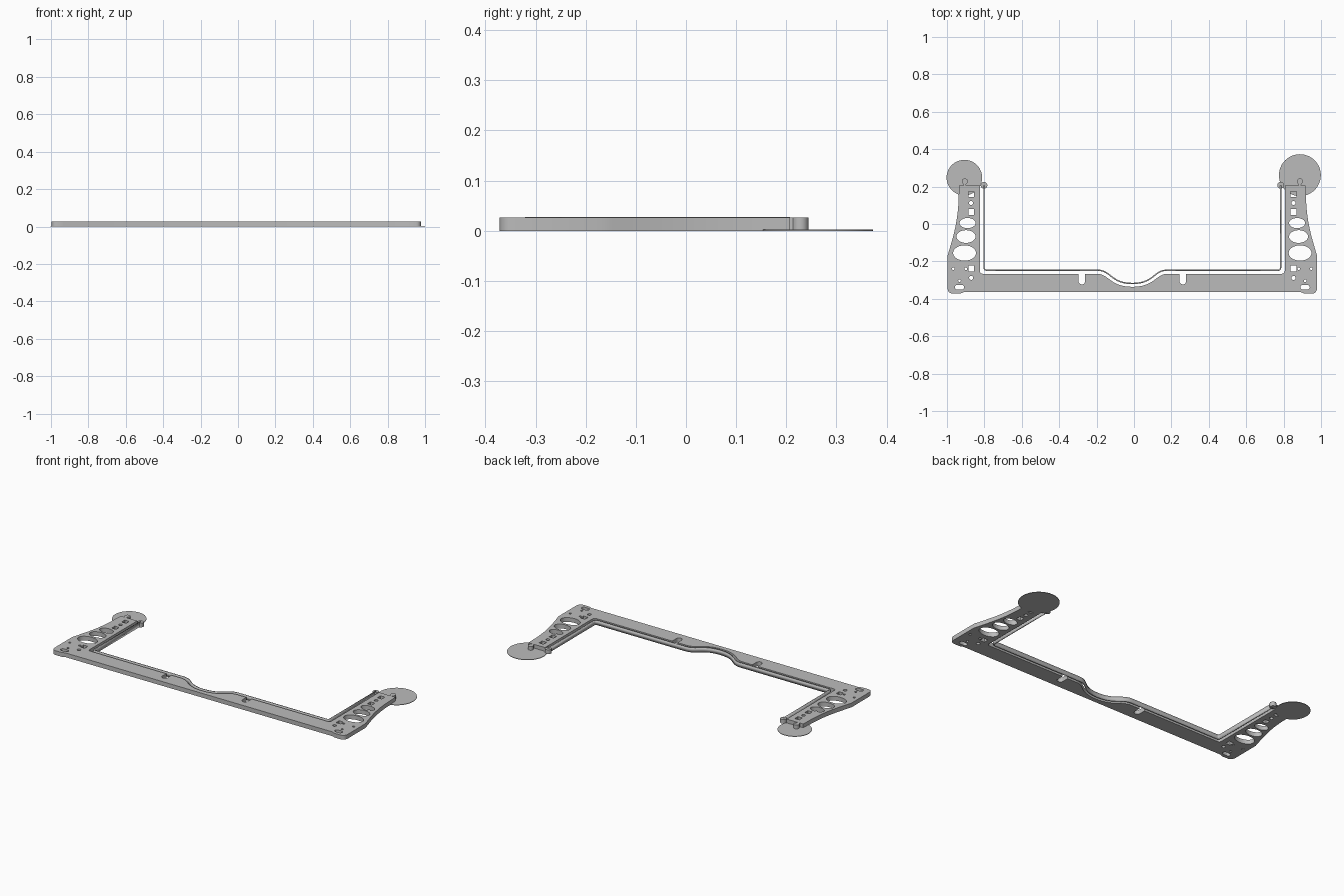
import bpy, bmesh
from math import sin, cos, pi
from mathutils import Vector
from mathutils.geometry import interpolate_bezier

if "Cube" in bpy.data.objects:
    bpy.data.objects.remove(bpy.data.objects["Cube"])

MID = -0.009      # the frame's mirror line
TOP = 0.026       # frame height

grey = bpy.data.materials.new("light grey")
grey.use_nodes = True
grey.diffuse_color = (0.5, 0.5, 0.5, 1)
grey.node_tree.nodes["Principled BSDF"].inputs["Base Color"].default_value = (0.5, 0.5, 0.5, 1)


def bezier(a, b, c, d, n=14):
    return [tuple(p) for p in interpolate_bezier(*[Vector(q) for q in (a, b, c, d)], n)]


def ellipse(x, y, rx, ry, n=32):
    return [(x + rx * cos(2 * pi * i / n), y + ry * sin(2 * pi * i / n)) for i in range(n)]


def box(x, y, w, h):
    return [(x + sx * w / 2, y + sy * h / 2) for sx, sy in ((-1, -1), (1, -1), (1, 1), (-1, 1))]


def slot(x, y, w, h, n=8):
    """Rectangle with rounded ends."""
    r = h / 2
    half = [(x + w / 2 - r + r * cos(a), y + r * sin(a))
            for a in [-pi / 2 + pi * i / n for i in range(n + 1)]]
    return half + [(2 * x - px, 2 * y - py) for px, py in half]


def flip(points):
    return [(-x, y) for x, y in reversed(points)]


def finish(obj, x=0.0):
    obj.location.x = x
    obj.data.materials.clear()
    obj.data.materials.append(grey)
    bpy.ops.object.select_all(action='DESELECT')
    obj.select_set(True)
    bpy.context.view_layer.objects.active = obj
    bpy.ops.object.shade_smooth_by_angle()


def plate(name, loops, z0, z1, x=0.0):
    """Flat plate from an outline and the holes inside it."""
    curve = bpy.data.curves.new(name, 'CURVE')
    curve.dimensions = '2D'
    curve.fill_mode = 'BOTH'
    curve.extrude = (z1 - z0) / 2
    for loop in loops:
        s = curve.splines.new('POLY')
        s.points.add(len(loop) - 1)
        for p, (px, py) in zip(s.points, loop):
            p.co = (px, py, 0, 1)
        s.use_cyclic_u = True
    obj = bpy.data.objects.new(name, curve)
    bpy.context.collection.objects.link(obj)
    bpy.ops.object.select_all(action='DESELECT')
    obj.select_set(True)
    bpy.context.view_layer.objects.active = obj
    bpy.ops.object.convert(target='MESH')
    obj = bpy.context.object
    bm = bmesh.new()
    bm.from_mesh(obj.data)
    bmesh.ops.remove_doubles(bm, verts=bm.verts, dist=1e-5)
    bmesh.ops.translate(bm, verts=bm.verts, vec=(0, 0, (z0 + z1) / 2))
    bmesh.ops.recalc_face_normals(bm, faces=bm.faces)
    bm.to_mesh(obj.data)
    bm.free()
    finish(obj, x)


# Frame outline: one half, from the bottom bar round the arm to the middle dip
nub = [(-0.896 + 0.016 * cos(a), 0.228 + 0.016 * sin(a))
       for a in [pi * (1.35 - 1.7 * i / 16) for i in range(17)]]
notch = [(-0.27 - 0.018 * cos(a), -0.305 - 0.018 * sin(a))
         for a in [pi * i / 10 for i in range(11)]]
half = [(-0.9, -0.364), (-0.92, -0.372)]
half += bezier((-0.96, -0.372), (-0.978, -0.372), (-0.988, -0.36), (-0.988, -0.34), 8)
half += bezier((-0.988, -0.17), (-0.955, -0.06), (-0.93, 0.02), (-0.928, 0.16))
half += [(-0.926, 0.207), (-0.903, 0.207)] + nub + [(-0.889, 0.207), (-0.815, 0.207)]
half += bezier((-0.815, -0.25), (-0.815, -0.26), (-0.81, -0.266), (-0.8, -0.266), 6)
half += [(-0.288, -0.266)] + notch + [(-0.252, -0.266)]
half += bezier((-0.19, -0.266), (-0.125, -0.266), (-0.12, -0.336), (0, -0.336))[:-1]
outline = half + [(0, -0.336)] + flip(half)

# Holes through one arm, mirrored to the other
holes = [ellipse(-0.881, 0.005, 0.043, 0.027),
         ellipse(-0.889, -0.067, 0.051, 0.034),
         ellipse(-0.897, -0.155, 0.061, 0.041),
         slot(-0.924, -0.338, 0.05, 0.026)]
holes += [box(-0.862, y, 0.03, 0.03) for y in (0.16, 0.064, -0.238)]
holes += [ellipse(-0.862, y, 0.011, 0.011, 16) for y in (0.112, -0.288)]
holes += [ellipse(x, y, 0.007, 0.007, 12)
          for x, y in ((-0.957, -0.24), (-0.89, -0.24), (-0.924, -0.304))]
plate("frame", [outline] + holes + [flip(h) for h in holes], 0, TOP, MID)

# Thin inner lip that follows the frame's inside edge
path = [(-0.793, 0.207)]
path += bezier((-0.793, -0.232), (-0.793, -0.242), (-0.788, -0.247), (-0.778, -0.247), 6)
path += bezier((-0.185, -0.247), (-0.115, -0.247), (-0.115, -0.318), (0, -0.318))[:-1]
path += [(0, -0.318)] + flip(path)
bm = bmesh.new()
low = [bm.verts.new((x, y, 0)) for x, y in path]
high = [bm.verts.new((x, y, TOP + 0.0015)) for x, y in path]
for i in range(len(path) - 1):
    bm.faces.new((low[i], low[i + 1], high[i + 1], high[i]))
mesh = bpy.data.meshes.new("inner_lip")
bm.to_mesh(mesh)
bm.free()
lip = bpy.data.objects.new("inner_lip", mesh)
bpy.context.collection.objects.link(lip)
thick = lip.modifiers.new("thickness", 'SOLIDIFY')
thick.thickness = 0.007
thick.offset = 0
thick.use_even_offset = True
finish(lip, MID)

# Round posts joining the lip to the arms
for name, side in (("right_post", -1), ("left_post", 1)):
    plate(name, [ellipse(side * 0.793, 0.207, 0.018, 0.018, 24)], 0, TOP, MID)

# Thin round pads under the arm ends
plate("right_pad", [ellipse(-0.907, 0.248, 0.095, 0.095, 48)], 0, 0.003)
plate("left_pad", [ellipse(0.887, 0.261, 0.112, 0.112, 48)], 0, 0.003)
